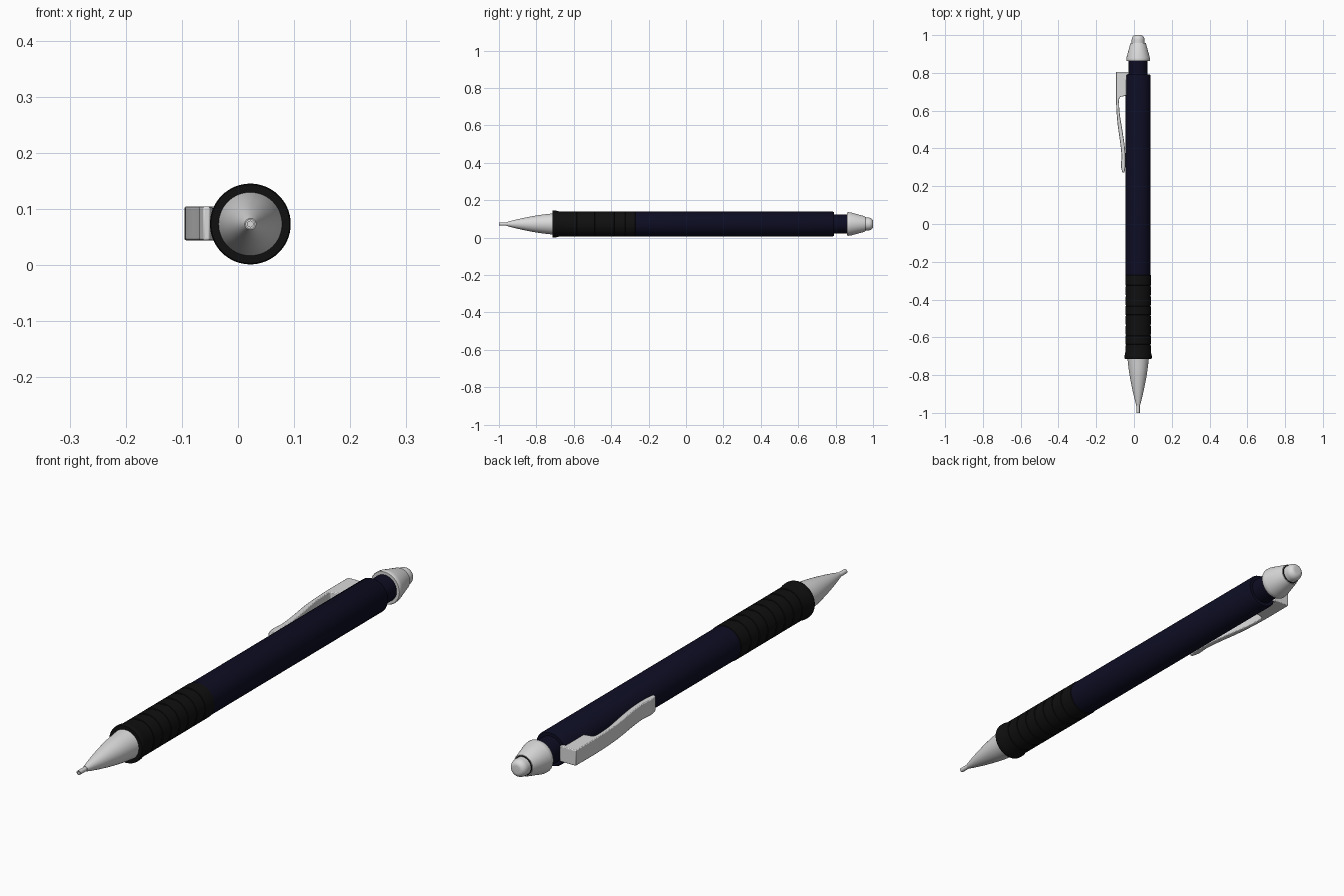
import bpy, bmesh, math
from mathutils import Vector

cube = bpy.data.objects.get("Cube")
if cube:
    bpy.data.objects.remove(cube)

AXIS_X, AXIS_Z = 0.022, 0.073


def material(name, color):
    m = bpy.data.materials.new(name)
    m.use_nodes = True
    m.diffuse_color = (*color, 1)
    bsdf = next(n for n in m.node_tree.nodes if n.type == 'BSDF_PRINCIPLED')
    bsdf.inputs["Base Color"].default_value = (*color, 1)
    return m


silver = material("pale silver", (0.7, 0.7, 0.7))
navy = material("navy", (0.004, 0.004, 0.017))
black = material("black rubber", (0.005, 0.005, 0.005))


def finish(name, bm, mat, angle=35):
    bmesh.ops.recalc_face_normals(bm, faces=bm.faces[:])
    mesh = bpy.data.meshes.new(name)
    bm.to_mesh(mesh)
    bm.free()
    mesh.materials.append(mat)
    ob = bpy.data.objects.new(name, mesh)
    bpy.context.collection.objects.link(ob)
    bpy.ops.object.select_all(action='DESELECT')
    ob.select_set(True)
    bpy.context.view_layer.objects.active = ob
    bpy.ops.object.shade_smooth_by_angle(angle=math.radians(angle))
    return ob


def lathe(name, profile, mat, sides=64):
    """Turn (y, radius) points around the long axis; both ends are capped."""
    bm = bmesh.new()
    rings = []
    for y, r in profile:
        rings.append([bm.verts.new((AXIS_X + r * math.cos(a), y, AXIS_Z + r * math.sin(a)))
                      for a in (2 * math.pi * i / sides for i in range(sides))])
    for a, b in zip(rings, rings[1:]):
        for i in range(sides):
            j = (i + 1) % sides
            bm.faces.new((a[i], a[j], b[j], b[i]))
    bm.faces.new(rings[0])
    bm.faces.new(rings[-1])
    return finish(name, bm, mat)


def smooth_path(points, steps=6):
    """Catmull-Rom curve through 2D points."""
    pts = [Vector(p) for p in points]
    pts = [2 * pts[0] - pts[1]] + pts + [2 * pts[-1] - pts[-2]]
    out = []
    for p0, p1, p2, p3 in zip(pts, pts[1:], pts[2:], pts[3:]):
        for s in range(steps):
            t = s / steps
            out.append(0.5 * (2 * p1 + (p2 - p0) * t + (2 * p0 - 5 * p1 + 4 * p2 - p3) * t ** 2
                              + (3 * p1 - p0 - 3 * p2 + p3) * t ** 3))
    return out + [pts[-2]]


# Barrel and the narrower collar behind it
lathe("barrel", [(-0.28, 0.066), (0.785, 0.066), (0.792, 0.062)], navy)
lathe("collar", [(0.78, 0.05), (0.87, 0.05)], navy)

# Rubber grip: flared lip, then shallow grooves
grip = [(-0.715, 0.056), (-0.715, 0.07), (-0.71, 0.072), (-0.697, 0.072), (-0.68, 0.068)]
for k in range(7):
    y = -0.64 + k * 0.052
    grip += [(y - 0.004, 0.068), (y - 0.003, 0.0655), (y + 0.003, 0.0655), (y + 0.004, 0.068)]
grip += [(-0.272, 0.068), (-0.27, 0.066)]
lathe("grip", grip, black)

# Tapered tip and hollow lead sleeve
lathe("tip", smooth_path([(-0.71, 0.057), (-0.79, 0.047), (-0.87, 0.032),
                          (-0.93, 0.018), (-0.96, 0.010)]), silver)
lathe("lead_sleeve", [(-0.95, 0.0085), (-1.0, 0.0085), (-1.0, 0.005), (-0.985, 0.005)], silver, 24)

# Rear cap with a dark gap around the push button
lathe("rear_cap", [(0.862, 0.046), (0.862, 0.061), (0.866, 0.063), (0.88, 0.062),
                   (0.92, 0.051), (0.95, 0.043), (0.958, 0.040), (0.958, 0.037)], silver)
lathe("button_gap", [(0.95, 0.0375), (0.9595, 0.0375)], black)
button = [(0.95, 0.034), (0.975, 0.034)]
button += [(0.975 + 0.025 * math.sin(a), 0.014 + 0.020 * math.cos(a))
           for a in (math.pi / 2 * i / 8 for i in range(1, 9))]
lathe("push_button", button, silver)

# Pocket clip: side outline extruded across its width
outer = smooth_path([(-0.095, 0.806), (-0.095, 0.66), (-0.088, 0.54), (-0.073, 0.43),
                     (-0.066, 0.36), (-0.069, 0.31), (-0.062, 0.273)])
inner = smooth_path([(-0.05, 0.273), (-0.045, 0.32), (-0.048, 0.40), (-0.059, 0.48),
                     (-0.075, 0.58), (-0.079, 0.65), (-0.075, 0.672)])
root = [Vector(p) for p in ((-0.04, 0.68), (-0.04, 0.788), (-0.026, 0.794), (-0.026, 0.806))]
bm = bmesh.new()
outline = bm.faces.new([bm.verts.new((p.x, p.y, AXIS_Z - 0.029)) for p in outer + inner + root])
moved = bmesh.ops.extrude_face_region(bm, geom=[outline])
for v in (g for g in moved["geom"] if isinstance(g, bmesh.types.BMVert)):
    v.co.z += 0.06
clip = finish("pocket_clip", bm, silver, 30)
bevel = clip.modifiers.new("soft_edges", 'BEVEL')
bevel.width = 0.003
bevel.segments = 2
bevel.limit_method = 'ANGLE'
bevel.angle_limit = math.radians(50)
